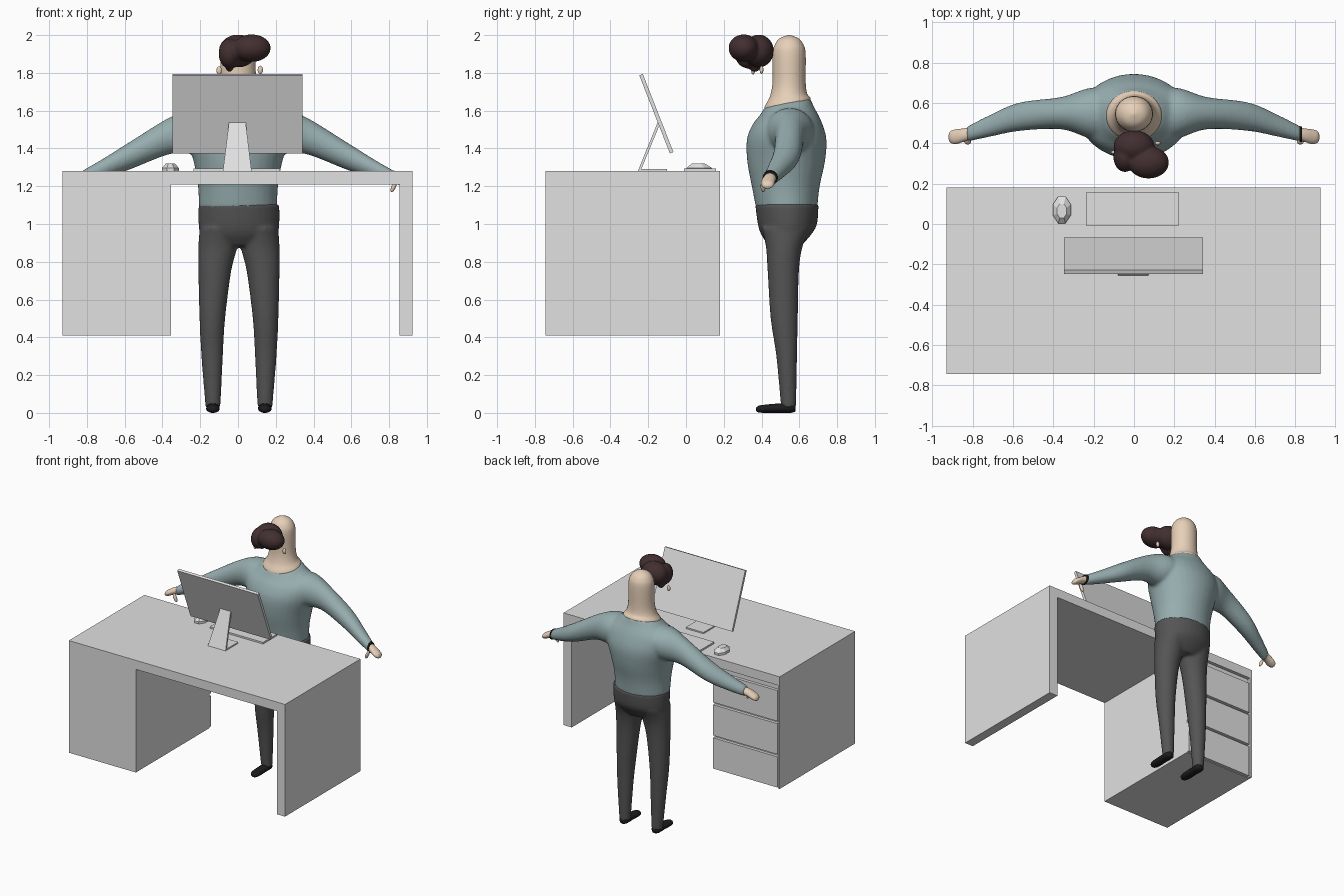
import bpy, bmesh, math
from mathutils import Vector, Matrix


def material(name, rgb):
    m = bpy.data.materials.new(name)
    m.diffuse_color = (*rgb, 1)
    return m


GREY = material("desk grey", (0.75, 0.75, 0.75))
SHIRT = material("shirt teal", (0.31, 0.42, 0.43))
PANTS = material("trouser charcoal", (0.09, 0.09, 0.09))
SKIN = material("skin", (0.80, 0.63, 0.48))
HAIR = material("hair brown", (0.055, 0.028, 0.030))
BLACK = material("shoe black", (0.012, 0.012, 0.012))


def finish(bm, name, mat, smooth=True):
    bmesh.ops.recalc_face_normals(bm, faces=bm.faces)
    me = bpy.data.meshes.new(name)
    for f in bm.faces:
        f.smooth = smooth
    bm.to_mesh(me)
    bm.free()
    me.materials.append(mat)
    ob = bpy.data.objects.new(name, me)
    bpy.context.collection.objects.link(ob)
    return ob


def box(name, x, y, z, mat=GREY):
    bm = bmesh.new()
    size = Matrix.Diagonal((x[1] - x[0], y[1] - y[0], z[1] - z[0], 1))
    mid = Matrix.Translation([(a + b) / 2 for a, b in (x, y, z)])
    bmesh.ops.create_cube(bm, size=1, matrix=mid @ size)
    return finish(bm, name, mat, False)


def spline(rows, steps):
    """Catmull-Rom interpolation of cross-section rows."""
    out = []
    for i in range(len(rows) - 1):
        p = [rows[max(0, min(len(rows) - 1, i + k))] for k in (-1, 0, 1, 2)]
        for s in range(steps):
            t = s / steps
            out.append([0.5 * (2 * b + (c - a) * t + (2 * a - 5 * b + 4 * c - d) * t * t
                               + (3 * b - a - 3 * c + d) * t ** 3) for a, b, c, d in zip(*p)])
    return out + [list(rows[-1])]


def loft(bm, rows, axis="z", n=32, steps=4, side=1, tilt=False):
    """Rows are x, y, z, radius a, radius b (and collar tilt) of elliptical rings."""
    prev = None
    rings = spline(rows, steps) if steps > 1 else rows
    for i, r in enumerate(rings):
        ring = []
        for k in range(n):
            t = 2 * math.pi * (k + 0.5) / n
            u, v = r[3] * math.cos(t), r[4] * math.sin(t)
            off = {"x": (0, u, v), "y": (u, 0, v), "z": (u, v, 0)}[axis]
            z = r[2] + off[2] + (r[5] * v if tilt else 0)
            ring.append(bm.verts.new((side * (r[0] + off[0]), r[1] + off[1], z)))
        if prev:
            for k in range(n):
                bm.faces.new((prev[k], prev[(k + 1) % n], ring[(k + 1) % n], ring[k]))
        if i in (0, len(rings) - 1):
            bm.faces.new(ring)
        prev = ring


def ball(bm, centre, radii, rot=Matrix()):
    m = Matrix.Translation(centre) @ rot @ Matrix.Diagonal((*radii, 1))
    bmesh.ops.create_uvsphere(bm, u_segments=24, v_segments=14, radius=1, matrix=m)


def fuse(ob, voxel, rounds):
    """Blend overlapping volumes into one smooth skin."""
    r = ob.modifiers.new("fuse", "REMESH")
    r.mode = "VOXEL"
    r.voxel_size = voxel
    r.use_smooth_shade = True
    s = ob.modifiers.new("soften", "SMOOTH")
    s.factor = 0.5
    s.iterations = rounds


# Desk: top, leg panel and drawer pedestal
box("desk_top", (-0.93, 0.925), (-0.745, 0.18), (1.21, 1.28))
box("desk_leg_panel", (0.855, 0.925), (-0.745, 0.18), (0.41, 1.21))
box("drawer_pedestal", (-0.93, -0.355), (-0.745, 0.155), (0.41, 1.21))
box("pedestal_side", (-0.93, -0.915), (0.155, 0.18), (0.41, 1.21))
for i in range(3):
    z = 0.415 + i * 0.257
    box("drawer_front_%d" % (i + 1), (-0.908, -0.357), (0.155, 0.178), (z, z + 0.238))

# Monitor: tilted screen, sloping stand, foot
screen = box("monitor_screen", (-0.345, 0.345), (-0.01, 0.01), (-0.222, 0.222))
screen.matrix_world = Matrix.Translation((-0.003, -0.157, 1.584)) @ Matrix.Rotation(math.radians(21.4), 4, "X")
bm = bmesh.new()
corners = [(-0.08, -0.255, 1.28), (0.072, -0.255, 1.28), (0.04, -0.147, 1.545), (-0.047, -0.147, 1.545)]
back = [bm.verts.new(c) for c in corners]
front = [bm.verts.new(Vector(c) + Vector((0, 0.014, -0.004 if c[2] > 1.3 else 0))) for c in corners]
bm.faces.new(back)
bm.faces.new(front)
for k in range(4):
    bm.faces.new((back[k], back[(k + 1) % 4], front[(k + 1) % 4], front[k]))
finish(bm, "monitor_stand", GREY, False)
box("monitor_foot", (-0.08, 0.072), (-0.25, -0.10), (1.28, 1.29))

# Keyboard and faceted mouse
box("keyboard", (-0.235, 0.222), (-0.01, 0.16), (1.28, 1.293))
bm = bmesh.new()
loft(bm, [(-0.358, 0.07, 1.28, 0.048, 0.072), (-0.358, 0.07, 1.297, 0.048, 0.072),
          (-0.358, 0.065, 1.32, 0.026, 0.038)], n=8, steps=1)
finish(bm, "mouse", GREY, False)

# Shirt: torso and both sleeves
bm = bmesh.new()
loft(bm, [(0, 0.533, 1.08, 0.208, 0.162, 0), (0, 0.528, 1.20, 0.212, 0.180, 0),
          (0, 0.530, 1.33, 0.235, 0.206, 0), (0, 0.533, 1.45, 0.27, 0.211, 0),
          (0, 0.535, 1.54, 0.265, 0.180, 0.05), (0, 0.535, 1.60, 0.195, 0.142, 0.15),
          (0, 0.538, 1.645, 0.135, 0.120, 0.2)], tilt=True)
for side in (-1, 1):
    loft(bm, [(0.08, 0.54, 1.50, 0.13, 0.09), (0.22, 0.55, 1.495, 0.125, 0.12),
              (0.36, 0.55, 1.468, 0.080, 0.098), (0.57, 0.532, 1.363, 0.071, 0.074),
              (0.72, 0.485, 1.290, 0.054, 0.053), (0.83, 0.445, 1.242, 0.038, 0.038)],
         axis="x", side=side)
fuse(finish(bm, "shirt", SHIRT), 0.011, 8)

# Trousers: hips and both legs
bm = bmesh.new()
loft(bm, [(0.005, 0.525, 0.885, 0.13, 0.085), (0.005, 0.53, 0.94, 0.20, 0.13),
          (0.005, 0.537, 1.0, 0.214, 0.157), (0.005, 0.534, 1.105, 0.214, 0.168)])
for side in (-1, 1):
    s = 0.005 * side
    loft(bm, [(0.1375 + s, 0.543, 0.03, 0.040, 0.040), (0.142 + s, 0.533, 0.30, 0.057, 0.055),
              (0.141 + s, 0.520, 0.50, 0.068, 0.072), (0.128 + s, 0.515, 0.75, 0.087, 0.083),
              (0.112 + s, 0.52, 0.88, 0.103, 0.097), (0.108 + s, 0.53, 0.98, 0.10, 0.13)], side=side)
fuse(finish(bm, "trousers", PANTS), 0.010, 6)

# Head and neck in one column with a sloped collar line
bm = bmesh.new()
loft(bm, [(0, 0.537, 1.58, 0.12, 0.10, 0.2), (0, 0.537, 1.635, 0.140, 0.124, 0.2),
          (0, 0.542, 1.68, 0.112, 0.100, 0.1), (0, 0.546, 1.75, 0.096, 0.088, 0),
          (0, 0.546, 1.90, 0.093, 0.088, 0), (0, 0.546, 1.95, 0.080, 0.076, 0),
          (0, 0.546, 1.983, 0.052, 0.050, 0), (0, 0.546, 2.0, 0.006, 0.006, 0)], tilt=True)
finish(bm, "head_and_neck", SKIN)

# Ears
for name, c in (("left_ear", (-0.10, 0.355, 1.813)), ("right_ear", (0.118, 0.40, 1.816))):
    bm = bmesh.new()
    ball(bm, c, (0.014, 0.010, 0.022))
    finish(bm, name, SKIN)

# Hair with swept front lobe
bm = bmesh.new()
for c, r in (((0.0, 0.385, 1.916), (0.102, 0.080, 0.087)), ((0.072, 0.305, 1.931), (0.102, 0.080, 0.073)),
             ((-0.045, 0.335, 1.902), (0.058, 0.078, 0.080)), ((-0.045, 0.365, 1.84), (0.024, 0.035, 0.035))):
    ball(bm, c, r)
fuse(finish(bm, "hair", HAIR), 0.008, 5)

for side, label in ((-1, "left"), (1, "right")):
    # Hand with a thumb hanging down
    bm = bmesh.new()
    loft(bm, [(0.79, 0.455, 1.255, 0.030, 0.030), (0.85, 0.440, 1.235, 0.034, 0.028),
              (0.885, 0.433, 1.218, 0.037, 0.025), (0.912, 0.432, 1.206, 0.028, 0.019),
              (0.921, 0.432, 1.202, 0.006, 0.005)], axis="x", n=20, side=side)
    ball(bm, (side * 0.825, 0.408, 1.200), (0.012, 0.013, 0.034), Matrix.Rotation(side * 0.4, 4, "Y"))
    finish(bm, label + "_hand", SKIN)

    # Shoe
    bm = bmesh.new()
    x = 0.1375 + 0.005 * side
    loft(bm, [(x, 0.370, 0.018, 0.008, 0.008), (x, 0.385, 0.020, 0.027, 0.018),
              (x, 0.42, 0.022, 0.036, 0.022), (x, 0.49, 0.025, 0.034, 0.025),
              (x, 0.555, 0.026, 0.035, 0.026), (x, 0.580, 0.025, 0.020, 0.018)],
         axis="y", n=20, side=side)
    finish(bm, label + "_shoe", BLACK)

# Wristband on one cuff
bm = bmesh.new()
loft(bm, [(0.822, 0.447, 1.246, 0.040, 0.040), (0.834, 0.444, 1.241, 0.039, 0.039)], axis="x", n=24, steps=1)
finish(bm, "wristband", BLACK, False)
